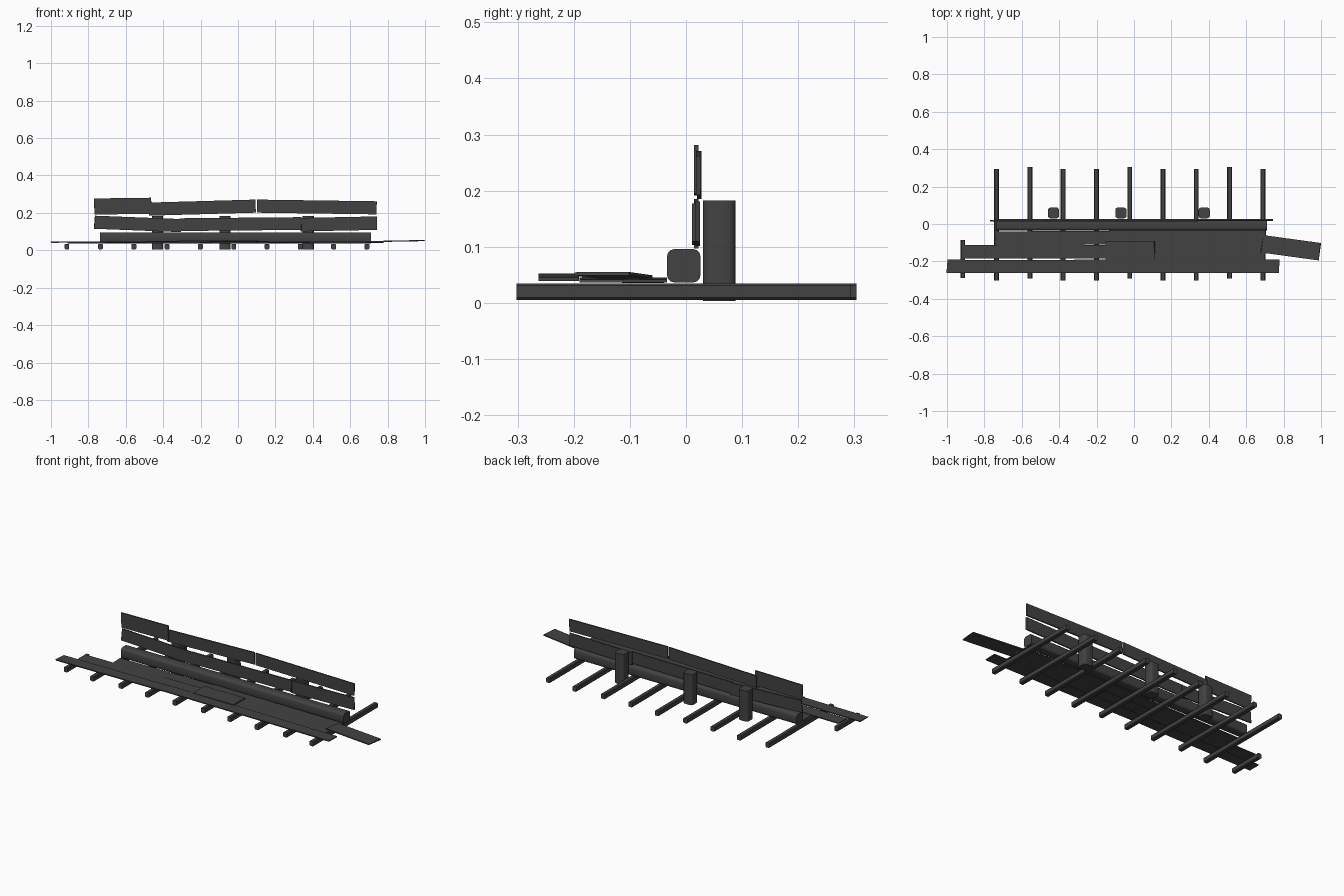
import bpy, bmesh, math, random
from mathutils import Vector, Matrix

random.seed(4)
if "Cube" in bpy.data.objects:
    bpy.data.objects.remove(bpy.data.objects["Cube"])

wood = bpy.data.materials.new("dark grey wood")
wood.use_nodes = True
COLOR = (0.055, 0.055, 0.055, 1)
wood.diffuse_color = COLOR
wood.node_tree.nodes["Principled BSDF"].inputs["Base Color"].default_value = COLOR


def bar(name, a, b, height, depth, up=(0, 0, 1), bevel=0.0, segments=1, jitter=0.0):
    """Rectangular timber from a to b; height runs along up, depth across it."""
    a, b = Vector(a), Vector(b)
    along = (b - a).normalized()
    side = Vector(up).cross(along).normalized()
    top = along.cross(side)
    frame = Matrix((along, side, top)).transposed().to_4x4()
    frame.translation = (a + b) / 2
    bm = bmesh.new()
    bmesh.ops.create_cube(bm, size=1)
    for v in bm.verts:
        v.co = Vector((v.co.x * (b - a).length, v.co.y * depth, v.co.z * height))
        v.co.x += random.uniform(-jitter, jitter)
    if bevel:
        edges = [e for e in bm.edges
                 if abs((e.verts[0].co - e.verts[1].co).normalized().x) > 0.8]
        bmesh.ops.bevel(bm, geom=edges, offset=bevel, segments=segments,
                        profile=0.5, affect='EDGES')
    bm.transform(frame)
    mesh = bpy.data.meshes.new(name)
    bm.to_mesh(mesh)
    bm.free()
    mesh.materials.append(wood)
    obj = bpy.data.objects.new(name, mesh)
    bpy.context.collection.objects.link(obj)
    if segments > 1:
        bpy.ops.object.select_all(action='DESELECT')
        obj.select_set(True)
        bpy.context.view_layer.objects.active = obj
        bpy.ops.object.shade_smooth_by_angle(angle=math.radians(40))
    return obj


# Cross beams under the walkway
for i in range(9):
    x = -0.735 + i * 0.178
    shift = 0.006 if i % 3 == 1 else -0.004
    bar(f"cross_beam_{i + 1}", (x, -0.298 + shift, 0.02), (x, 0.298 + shift, 0.02),
        0.029, 0.026, bevel=0.004)
bar("short_cross_beam", (-0.915, -0.29, 0.02), (-0.915, -0.085, 0.02),
    0.029, 0.024, bevel=0.004)

# Long rounded log and the posts behind it
bar("long_log", (-0.737, -0.004, 0.066), (0.71, -0.004, 0.066),
    0.06, 0.06, bevel=0.014, segments=3)
for i, x in enumerate((-0.43, -0.07, 0.375)):
    bar(f"post_{i + 1}", (x, 0.059, 0.003), (x, 0.059, 0.182),
        0.058, 0.06, up=(0, 1, 0), bevel=0.014, segments=3)

# Upright wall boards: start, end, height
wall = [
    ("lower_board_right", (-0.767, 0.018, 0.15), (-0.305, 0.018, 0.132), 0.07),
    ("lower_board_middle", (-0.312, 0.015, 0.137), (0.338, 0.015, 0.143), 0.068),
    ("lower_board_left", (0.335, 0.021, 0.137), (0.743, 0.021, 0.145), 0.072),
    ("upper_board_right", (-0.77, 0.018, 0.234), (-0.465, 0.018, 0.238), 0.086),
    ("upper_board_middle", (-0.475, 0.024, 0.22), (0.092, 0.024, 0.236), 0.07),
    ("upper_board_left", (0.1, 0.022, 0.236), (0.74, 0.022, 0.227), 0.07),
]
for name, a, b, height in wall:
    bar(name, a, b, height, 0.008, jitter=0.003)

# Walkway planks: start, end, width
floor = [
    ("front_plank_right", (-1.0, -0.226, 0.043), (-0.305, -0.227, 0.047), 0.07),
    ("front_plank_left", (-0.315, -0.227, 0.049), (0.775, -0.227, 0.042), 0.072),
    ("middle_plank_right", (-0.91, -0.149, 0.039), (-0.14, -0.149, 0.045), 0.073),
    ("middle_plank_left", (0.1, -0.15, 0.042), (0.7, -0.15, 0.039), 0.08),
    ("inner_plank_right", (-0.735, -0.077, 0.038), (-0.12, -0.073, 0.041), 0.074),
    ("inner_plank_left", (-0.13, -0.073, 0.042), (0.705, -0.073, 0.039), 0.078),
    ("patch_plank", (-0.152, -0.146, 0.05), (0.11, -0.146, 0.051), 0.105),
    ("loose_end_plank", (0.685, -0.106, 0.046), (0.992, -0.148, 0.052), 0.094),
]
for name, a, b, width in floor:
    bar(name, a, b, 0.006, width, jitter=0.003)
